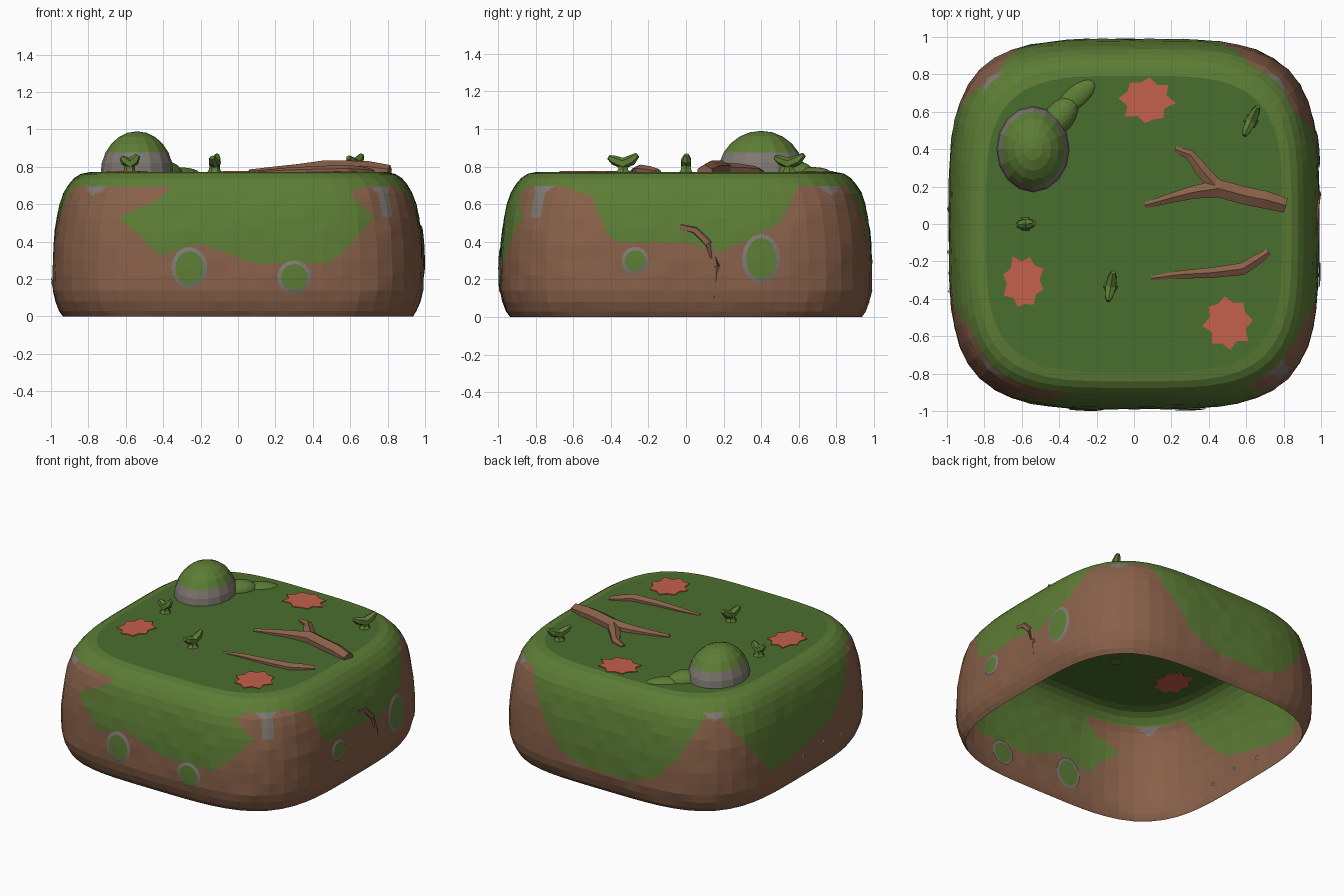
import bpy, bmesh, math, random
from mathutils import Vector, Matrix

if "Cube" in bpy.data.objects:
    bpy.data.objects.remove(bpy.data.objects["Cube"])

random.seed(4)
N = 3.8        # squareness of the rounded-square outline
TOP = 0.772    # height of the flat lawn


def material(name, rgb):
    m = bpy.data.materials.new(name)
    m.diffuse_color = (*[(c / 255) ** 2.2 for c in rgb], 1)
    m.use_nodes = True
    m.node_tree.nodes["Principled BSDF"].inputs["Base Color"].default_value = m.diffuse_color
    return m


LAWN = material("lawn green", (74, 110, 50))
GRASS = material("light grass green", (93, 124, 56))
DIRT = material("dirt brown", (136, 97, 75))
STONE = material("stone grey", (128, 121, 114))
LEAF = material("leaf red", (196, 96, 77))


def finish(bm, name, mats):
    me = bpy.data.meshes.new(name)
    bm.to_mesh(me)
    bm.free()
    for m in mats:
        me.materials.append(m)
    ob = bpy.data.objects.new(name, me)
    bpy.context.collection.objects.link(ob)
    return ob


# Wall profile: height and outline scale
PROFILE = [(0, .945), (.03, .965), (.08, .985), (.14, .998), (.22, 1), (.30, .999),
           (.38, .995), (.46, .988), (.53, .977), (.60, .962), (.66, .942),
           (.705, .915), (.74, .885), (.762, .85), (TOP, .80)]
PROFILE = [(z, s * .99) for z, s in PROFILE]


def outline(a, s):
    c, d = math.cos(a), math.sin(a)
    r = s * (abs(c) ** N + abs(d) ** N) ** (-1 / N)
    return r * c, r * d


def wall_point(side, u, z, off=0.0):
    """Point on a side wall at sideways position u and height z."""
    for (z0, s0), (z1, s1) in zip(PROFILE, PROFILE[1:]):
        if z0 <= z <= z1:
            s = s0 + (s1 - s0) * (z - z0) / (z1 - z0)
    d = s * (1 - abs(u / s) ** N) ** (1 / N) + off
    return Vector({"front": (u, -d, z), "back": (u, d, z),
                   "right": (d, u, z), "left": (-d, u, z)}[side])


# Grass hanging down each wall, as outlines of (sideways, height)
GREEN = {
    "front": [(-.36, .71), (-.37, .68), (-.44, .62), (-.64, .53), (-.55, .45), (-.42, .33),
              (-.2, .39), (.1, .28), (.5, .29), (.6, .38), (.73, .53), (.6, .65), (.68, .71)],
    "right": [(-.68, .71), (-.62, .68), (-.5, .64), (-.43, .46), (-.38, .4), (0, .4),
              (.18, .34), (.35, .42), (.5, .5), (.55, .6), (.6, .71)],
    "back": [(.62, .71), (.54, .55), (.33, .24), (.13, .16), (-.2, .15), (-.4, .2),
             (-.58, .36), (-.7, .6), (-.75, .71)],
    "left": [(.78, .71), (.66, .5), (.43, .2), (.25, .22), (0, .27), (-.23, .33),
             (-.4, .47), (-.5, .6), (-.55, .71)],
}


def inside(poly, u, z):
    hit = False
    for (u0, z0), (u1, z1) in zip(poly, poly[1:] + poly[:1]):
        if (z0 > z) != (z1 > z) and u < u0 + (u1 - u0) * (z - z0) / (z1 - z0):
            hit = not hit
    return hit


def wall_colour(p):
    """0 dirt, 1 grass, 2 stone."""
    if p.z > .695:
        return 1
    a = math.atan2(p.y, p.x)
    da = abs(abs(math.atan2(math.sin(2 * a), math.cos(2 * a))) - math.pi / 2) / 2
    drip = p.x > 0 > p.y and p.z > .53 and da < .03
    if da < (p.z - .645) * 1.6 or drip:
        return 2
    if abs(p.x) > abs(p.y):
        side, u = ("right" if p.x > 0 else "left"), p.y
    else:
        side, u = ("back" if p.y > 0 else "front"), p.x
    return 1 if inside(GREEN[side], u, p.z) else 0


# Hollow earth wall, open at the bottom
COLS = 72
bm = bmesh.new()
rings = []
for z, s in PROFILE:
    row = []
    for i in range(COLS):
        k = s + (random.uniform(-.003, .003) if 0 < z < .7 else 0)
        row.append(bm.verts.new((*outline(2 * math.pi * i / COLS, k), z)))
    rings.append(row)
for lo, hi in zip(rings, rings[1:]):
    for i in range(COLS):
        j = (i + 1) % COLS
        bm.faces.new((lo[i], lo[j], hi[j], hi[i]))
bmesh.ops.subdivide_edges(bm, edges=bm.edges[:], cuts=4, use_grid_fill=True)
for f in bm.faces:
    f.material_index = wall_colour(f.calc_center_median())
finish(bm, "earth_wall", [DIRT, GRASS, STONE])

# Flat lawn closing the top
bm = bmesh.new()
bm.faces.new([bm.verts.new((*outline(2 * math.pi * i / COLS, PROFILE[-1][1]), TOP))
              for i in range(COLS)])
finish(bm, "lawn_top", [LAWN])


# Mossy stones set in the walls, seen from outside and inside
def wall_stone(name, side, u, z, ru, rz, ring):
    bm = bmesh.new()
    for offs in ((.011, .009, .004), (-.01, -.009, -.008)):
        mid = bm.verts.new(wall_point(side, u, z, offs[0]))
        loops = []
        for grow, off in ((0, offs[1]), (ring, offs[2])):
            loops.append([bm.verts.new(wall_point(
                side, u + (ru + grow) * math.cos(t), z + (rz + grow) * math.sin(t), off))
                for t in (2 * math.pi * k / 16 for k in range(16))])
        for k in range(16):
            n = (k + 1) % 16
            bm.faces.new((mid, loops[0][k], loops[0][n]))
            bm.faces.new((loops[0][k], loops[1][k], loops[1][n], loops[0][n])).material_index = 1
    finish(bm, name, [GRASS, STONE])


for i, spec in enumerate([("front", -.26, .26, .075, .09, .022), ("front", .30, .21, .07, .07, .02),
                          ("right", -.27, .30, .055, .055, .018), ("right", .40, .31, .08, .11, .022)]):
    wall_stone(f"wall_stone_{i + 1}", *spec)
for i, (u, z) in enumerate([(.08, .18), (-.15, .2), (-.36, .17)]):
    wall_stone(f"pebble_{i + 1}", "left", u, z, .003, .003, .012)


# Tapered tubes for roots and sprouts
def tube(name, path, mat, sides=6):
    bm = bmesh.new()
    pts = [Vector(p[:3]) for p in path]
    loops = []
    for i, p in enumerate(pts):
        d = (pts[min(i + 1, len(pts) - 1)] - pts[max(i - 1, 0)]).normalized()
        ref = Vector((0, 0, 1)) if abs(d.z) < .9 else Vector((1, 0, 0))
        a = d.cross(ref).normalized()
        b = a.cross(d)
        loops.append([bm.verts.new(p + path[i][3] * (a * math.cos(t) + b * math.sin(t)))
                      for t in (2 * math.pi * (k + .5) / sides for k in range(sides))])
    for lo, hi in zip(loops, loops[1:]):
        for k in range(sides):
            n = (k + 1) % sides
            bm.faces.new((lo[k], lo[n], hi[n], hi[k]))
    bm.faces.new(loops[0])
    bm.faces.new(loops[-1])
    bmesh.ops.recalc_face_normals(bm, faces=bm.faces[:])
    return finish(bm, name, [mat])


tube("root_main", [(.06, .10, .768, .018), (.2, .14, .772, .03), (.32, .17, .775, .04),
                   (.45, .19, .778, .055), (.6, .15, .778, .055), (.7, .13, .775, .055),
                   (.81, .10, .765, .045)], DIRT)
tube("root_branch", [(.22, .40, .768, .018), (.3, .37, .772, .03), (.36, .29, .775, .04),
                     (.44, .2, .775, .045)], DIRT)
tube("root_small", [(.09, -.29, .767, .012), (.25, -.27, .77, .025), (.42, -.26, .772, .032),
                    (.58, -.24, .772, .038), (.66, -.19, .77, .032), (.72, -.15, .767, .022)], DIRT)
tube("root_wall", [(*wall_point("right", u, z, -.014), r) for u, z, r in
                   [(-.03, .48, .02), (.05, .46, .026), (.12, .39, .028),
                    (.165, .27, .026), (.15, .1, .014)]], DIRT)


# Two-leaved sprouts
def sprout(name, x, y, ang, half):
    arms = [(-1, .85, .012), (-.65, .835, .025), (0, .815, .032), (.6, .835, .028), (1, .862, .014)]
    c, s = math.cos(ang) * half, math.sin(ang) * half
    tube(name + "_leaves", [(x + c * t, y + s * t, z, r) for t, z, r in arms], GRASS)
    tube(name + "_stem", [(x, y, .765, .045), (x, y, .785, .03), (x, y, .82, .026)], GRASS)


sprout("sprout_front", -.125, -.335, math.radians(80), .078)
sprout("sprout_back", .625, .55, math.radians(65), .085)
sprout("sprout_left", -.58, 0, math.radians(5), .045)


# Domes: boulder and grassy mounds
def dome(name, x, y, size, turn, mats, split=9):
    bm = bmesh.new()
    bmesh.ops.create_uvsphere(bm, u_segments=16, v_segments=12, radius=1)
    bmesh.ops.delete(bm, geom=[v for v in bm.verts if v.co.z < -.01], context="VERTS")
    bm.transform(Matrix.Translation((x, y, .762)) @ Matrix.Rotation(turn, 4, "Z")
                 @ Matrix.Diagonal((*size, 1)))
    for f in bm.faces:
        f.material_index = int(f.calc_center_median().z > split)
    finish(bm, name, mats)


dome("boulder", -.54, .40, (.195, .23, .228), 0, [STONE, GRASS], .88)
dome("mound_near", -.40, .57, (.13, .08, .07), math.radians(50), [GRASS])
dome("mound_far", -.31, .68, (.13, .06, .035), math.radians(40), [GRASS])

# Fallen leaves: thin star plates showing on both faces of the lawn
for i, (x, y, rx, ry, turn) in enumerate([(.07, .66, .155, .135, .3), (-.59, -.31, .125, .155, .1),
                                          (.50, -.53, .14, .15, .5)]):
    bm = bmesh.new()
    star = []
    for k in range(16):
        r = random.uniform(.88, 1.02) if k % 2 else random.uniform(.68, .78)
        t = turn + 2 * math.pi * k / 16
        star.append(bm.verts.new((x + rx * r * math.cos(t), y + ry * r * math.sin(t), TOP - .004)))
    base = bm.faces.new(star)
    ext = bmesh.ops.extrude_face_region(bm, geom=[base], use_keep_orig=True)
    for v in ext["geom"]:
        if isinstance(v, bmesh.types.BMVert):
            v.co.z += .009
    bmesh.ops.recalc_face_normals(bm, faces=bm.faces[:])
    finish(bm, f"fallen_leaf_{i + 1}", [LEAF])
